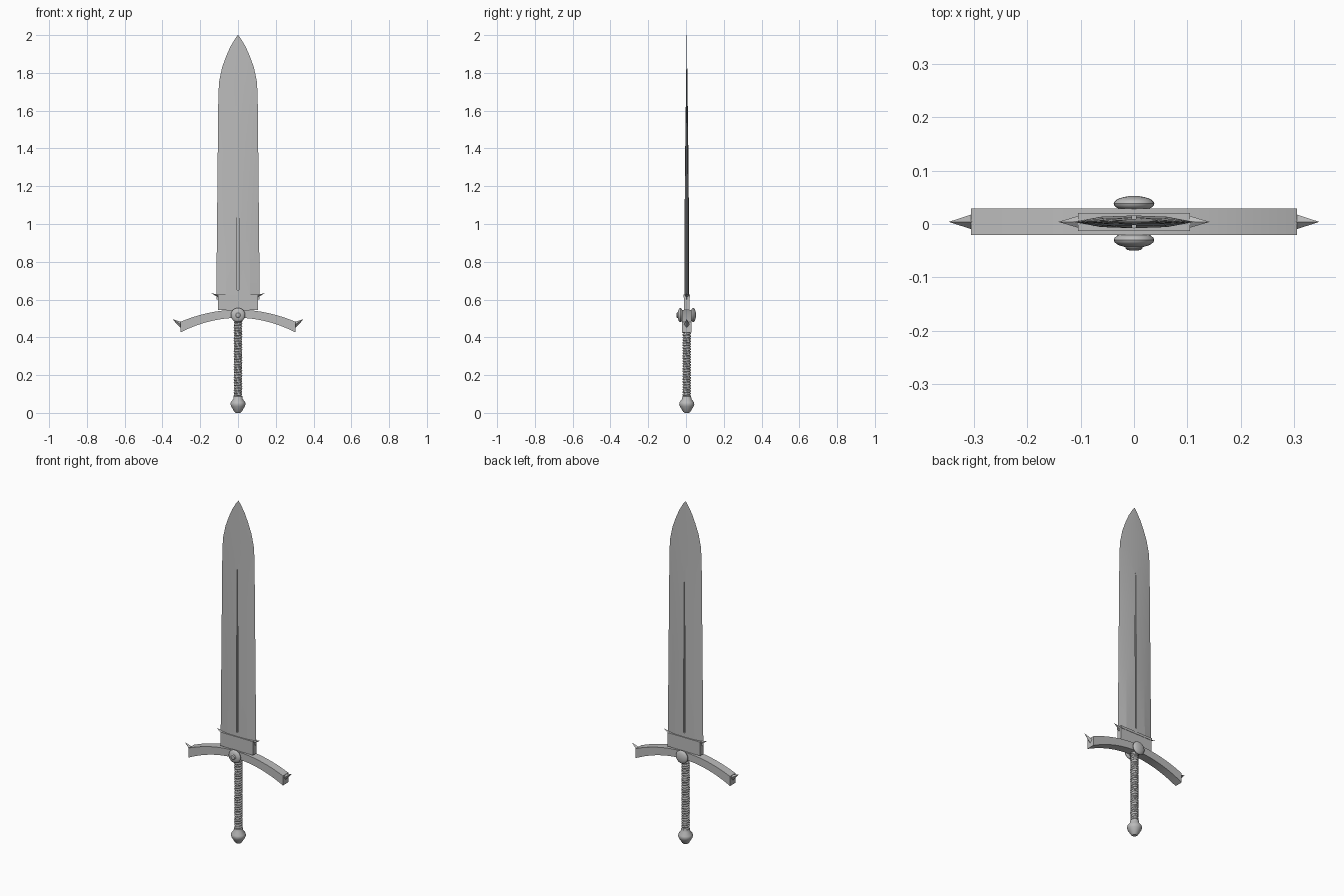
import bpy, bmesh, math
from mathutils import Vector

cube = bpy.data.objects.get("Cube")
if cube:
    bpy.data.objects.remove(cube, do_unlink=True)

Y = 0.004  # depth of the sword's middle plane

steel = bpy.data.materials.new("grey steel")
steel.use_nodes = True
steel.diffuse_color = (0.5, 0.5, 0.5, 1)
steel.node_tree.nodes["Principled BSDF"].inputs["Base Color"].default_value = (0.5, 0.5, 0.5, 1)


def finish(name, bm, smooth=None):
    bmesh.ops.recalc_face_normals(bm, faces=bm.faces)
    mesh = bpy.data.meshes.new(name)
    bm.to_mesh(mesh)
    bm.free()
    mesh.materials.append(steel)
    obj = bpy.data.objects.new(name, mesh)
    bpy.context.collection.objects.link(obj)
    if smooth:
        bpy.ops.object.select_all(action='DESELECT')
        bpy.context.view_layer.objects.active = obj
        obj.select_set(True)
        bpy.ops.object.shade_smooth_by_angle(angle=math.radians(smooth))
    return obj


def loft(name, sections, smooth=None):
    """Skin a row of equal-length closed sections and cap both ends."""
    bm = bmesh.new()
    rings = [[bm.verts.new(p) for p in s] for s in sections]
    for a, b in zip(rings, rings[1:]):
        for i in range(len(a)):
            j = (i + 1) % len(a)
            bm.faces.new((a[i], a[j], b[j], b[i]))
    bm.faces.new(rings[0])
    bm.faces.new(rings[-1])
    bmesh.ops.remove_doubles(bm, verts=bm.verts, dist=0.00005)
    return finish(name, bm, smooth)


def lathe(name, profile, place, sides=24, smooth=35):
    """Turn (radius, height) pairs; place maps local x, y, height to a point."""
    sections = []
    for r, h in profile:
        angles = [math.tau * i / sides for i in range(sides)]
        sections.append([place(r * math.cos(a), r * math.sin(a), h) for a in angles])
    return loft(name, sections, smooth)


def box(name, x, y, z0, z1):
    return loft(name, [[(sx * x, Y + sy * y, z) for sx, sy in
                        ((-1, -1), (1, -1), (1, 1), (-1, 1))] for z in (z0, z1)])


def spike(name, base, tip, wide, deep):
    """Four-sided point between two (x, z) positions."""
    b, t = Vector((base[0], Y, base[1])), Vector((tip[0], Y, tip[1]))
    side = (t - b).cross(Vector((0, 1, 0))).normalized() * wide
    depth = Vector((0, deep, 0))
    bm = bmesh.new()
    ring = [bm.verts.new(b + d) for d in (side, depth, -side, -depth)]
    top = bm.verts.new(t)
    bm.faces.new(ring)
    for i in range(4):
        bm.faces.new((ring[i], ring[(i + 1) % 4], top))
    return finish(name, bm)


# Blade: bevelled edges, nearly flat middle, rounded taper to the point
outline = [(0.60, 0.115), (1.0, 0.111), (1.4, 0.107), (1.69, 0.104), (1.76, 0.099),
           (1.83, 0.084), (1.89, 0.062), (1.94, 0.040), (1.98, 0.016), (2.0, 0.001)]
sections = []
for z, w in outline:
    t = 0.012 * min(1, (2.02 - z) / 0.9)
    half = [(-w, 0), (-0.55 * w, 0.8 * t), (0, t), (0.55 * w, 0.8 * t)]
    sections.append([(x, Y + d, z) for x, d in half] + [(-x, Y - d, z) for x, d in half])
blade = loft("blade", sections, 8)

# Narrow groove on each face of the blade
for name, side in (("front_groove_cutter", -1), ("back_groove_cutter", 1)):
    cutter = box(name, 0.004, 0.008, 0.65, 1.6)
    cutter.location.y = side * 0.0115
    cutter.hide_render = True
    cutter.hide_viewport = True
    cutter.display_type = 'WIRE'
    cut = blade.modifiers.new(name, 'BOOLEAN')
    cut.operation = 'DIFFERENCE'
    cut.solver = 'EXACT'
    cut.object = cutter

# Collar at the root of the blade, with a pointed lip
box("collar", 0.105, 0.015, 0.545, 0.62)
box("collar_lip", 0.105, 0.017, 0.612, 0.626)

# Crossguard: drooping bar that widens towards its ends
sections = []
for i in range(-12, 13):
    u = i / 12
    x = 0.305 * u
    top = 0.546 - 0.064 * u * u
    bottom = 0.503 - 0.077 * u * u
    sections.append([(x, Y - 0.025, bottom), (x, Y + 0.025, bottom),
                     (x, Y + 0.025, top), (x, Y - 0.025, top)])
loft("crossguard", sections, 30)

for name, s in (("left", 1), ("right", -1)):
    spike(name + "_collar_spike", (s * 0.098, 0.617), (s * 0.142, 0.634), 0.008, 0.013)
    spike(name + "_guard_spike", (s * 0.298, 0.465), (s * 0.347, 0.496), 0.016, 0.016)

# Round boss on each side of the guard
dome = [(0.022, 0.015), (0.022, 0.027)]
dome += [(0.038 * math.cos(a), 0.034 + 0.0145 * math.sin(a))
         for a in [math.radians(d) for d in range(-45, 90, 15)]] + [(0.0002, 0.0485)]
for name, s in (("front_boss", -1), ("back_boss", 1)):
    lathe(name, dome, lambda x, y, h, s=s: (x, Y + s * h, 0.518 + y))
stud = [(0.016, 0.044), (0.016, 0.049), (0.012, 0.053), (0.0002, 0.054)]
lathe("front_stud", stud, lambda x, y, h: (x, Y - h, 0.518 + y))


def upright(x, y, h):
    return (x, Y + y, h)


# Grip core with a spiral wire wrap
lathe("grip", [(0.018, 0.075), (0.018, 0.51)], upright)
turns, steps = 30, 14
wire = bpy.data.curves.new("grip_wrap", 'CURVE')
wire.dimensions = '3D'
wire.bevel_depth = 0.0055
wire.bevel_resolution = 1
wire.use_fill_caps = True
wire.materials.append(steel)
line = wire.splines.new('POLY')
line.points.add(turns * steps)
for i, p in enumerate(line.points):
    a = math.tau * i / steps
    p.co = (0.0175 * math.cos(a), Y + 0.0175 * math.sin(a),
            0.085 + 0.415 * i / (turns * steps), 1)
bpy.context.collection.objects.link(bpy.data.objects.new("grip_wrap", wire))

# Pommel
lathe("pommel", [(0.012, 0.0), (0.02, 0.007), (0.036, 0.034), (0.04, 0.045), (0.038, 0.056),
                 (0.025, 0.074), (0.023, 0.088), (0.016, 0.092)], upright)
